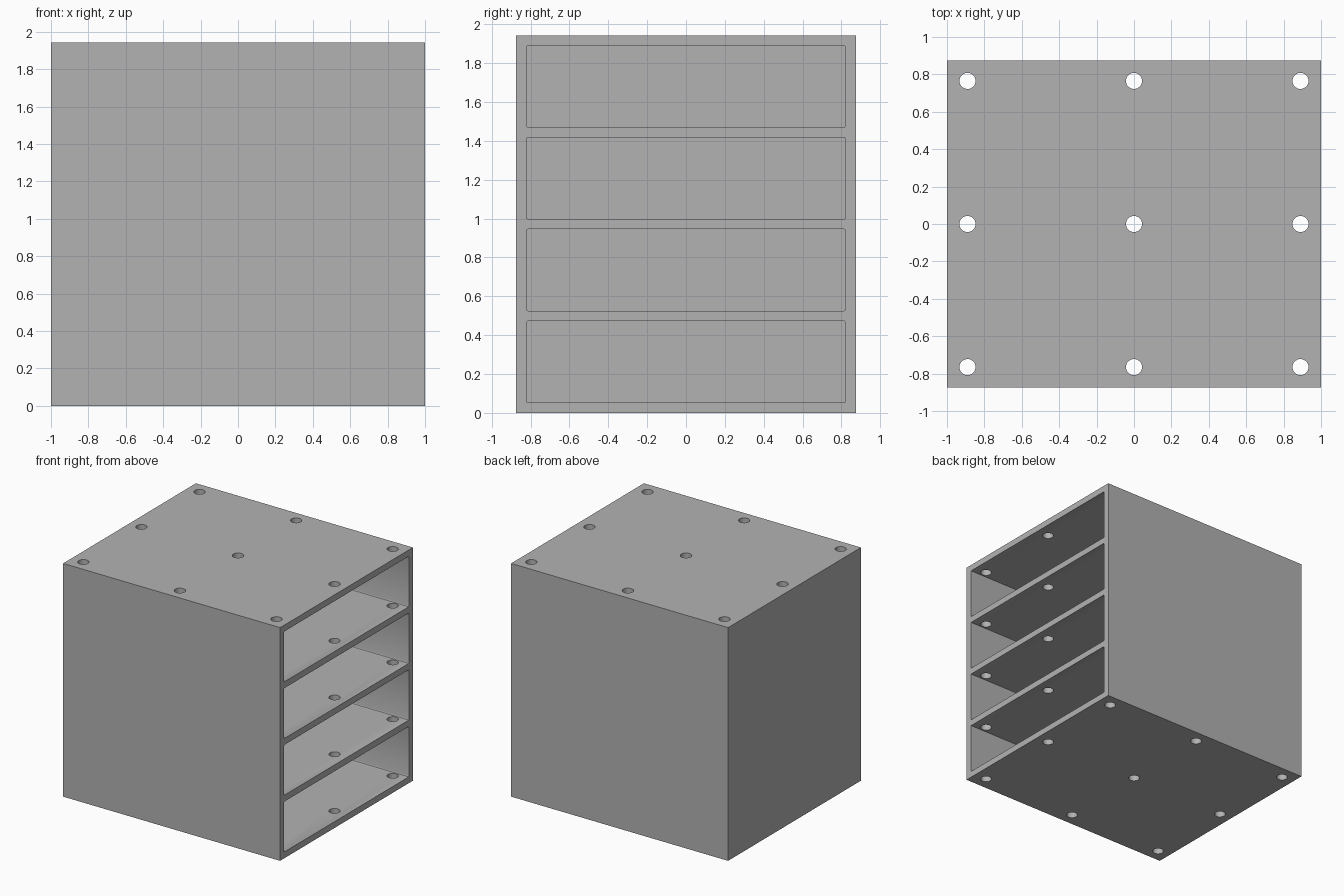
import bpy
import bmesh
from mathutils import Matrix, Vector

if "Cube" in bpy.data.objects:
    bpy.data.objects.remove(bpy.data.objects["Cube"], do_unlink=True)

# Overall dimensions
HALF_W, HALF_D, HEIGHT = 1.0, 0.874, 1.943
WALL = 0.053
SHELVES = 4
PITCH = (HEIGHT - WALL) / SHELVES
HOLE_R, HOLE_X, HOLE_Y = 0.043, 0.89, 0.765

grey = bpy.data.materials.new("plain grey")
grey.use_nodes = True
grey.diffuse_color = (0.448, 0.448, 0.448, 1)
grey.node_tree.nodes["Principled BSDF"].inputs["Base Color"].default_value = grey.diffuse_color


def add_box(bm, low, high, round_x=0):
    """Box between two corners; optionally round the edges running along x."""
    low, high = Vector(low), Vector(high)
    matrix = Matrix.Translation((low + high) / 2) @ Matrix.Diagonal((*(high - low), 1))
    verts = bmesh.ops.create_cube(bm, size=1, matrix=matrix)["verts"]
    if round_x:
        edges = {e for v in verts for e in v.link_edges
                 if abs(e.verts[0].co.x - e.verts[1].co.x) > 0.1}
        bmesh.ops.bevel(bm, geom=list(edges), offset=round_x, segments=3,
                        profile=0.5, affect='EDGES')


def make_object(name, bm):
    bmesh.ops.recalc_face_normals(bm, faces=bm.faces)
    mesh = bpy.data.meshes.new(name)
    bm.to_mesh(mesh)
    bm.free()
    mesh.materials.append(grey)
    obj = bpy.data.objects.new(name, mesh)
    bpy.context.collection.objects.link(obj)
    return obj


def cut(target, cutter):
    """Subtract the cutter from the target and remove it."""
    cutter.hide_render = True
    mod = target.modifiers.new("cut", 'BOOLEAN')
    mod.operation, mod.solver, mod.object = 'DIFFERENCE', 'EXACT', cutter
    bpy.context.view_layer.objects.active = target
    bpy.ops.object.modifier_apply(modifier=mod.name)
    bpy.data.objects.remove(cutter, do_unlink=True)


# Solid cabinet block
bm = bmesh.new()
add_box(bm, (-HALF_W, -HALF_D, 0), (HALF_W, HALF_D, HEIGHT))
cabinet = make_object("shelf_cabinet", bm)

# Drawer bays, open on one side
bm = bmesh.new()
for i in range(SHELVES):
    z = WALL + i * PITCH
    add_box(bm, (WALL - HALF_W, WALL - HALF_D, z),
            (HALF_W + 0.2, HALF_D - WALL, z + PITCH - WALL), round_x=0.008)
cut(cabinet, make_object("bay_cutter", bm))

# Grid of round holes through every shelf
bm = bmesh.new()
for x in (-HOLE_X, 0, HOLE_X):
    for y in (-HOLE_Y, 0, HOLE_Y):
        bmesh.ops.create_cone(bm, cap_ends=True, segments=32, radius1=HOLE_R, radius2=HOLE_R,
                              depth=HEIGHT + 0.4, matrix=Matrix.Translation((x, y, HEIGHT / 2)))
cut(cabinet, make_object("hole_cutter", bm))

# Smooth hole walls and rounded corners, keep edges sharp
bpy.ops.object.select_all(action='DESELECT')
cabinet.select_set(True)
bpy.context.view_layer.objects.active = cabinet
bpy.ops.object.shade_smooth_by_angle()
